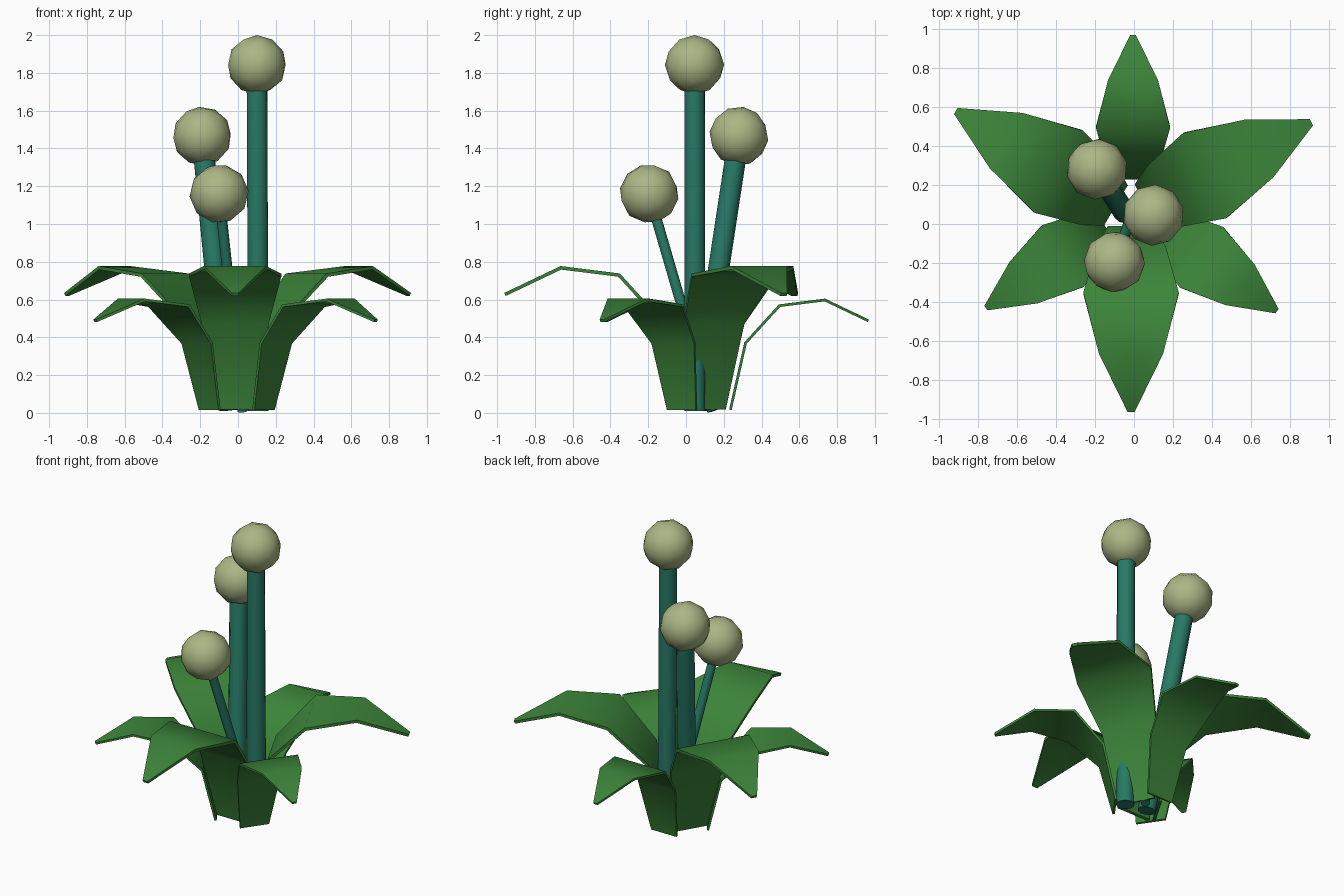
import bpy, bmesh, math
from mathutils import Vector, Matrix

cube = bpy.data.objects.get("Cube")
if cube:
    bpy.data.objects.remove(cube, do_unlink=True)


def make_material(name, color):
    mat = bpy.data.materials.new(name)
    mat.use_nodes = True
    mat.diffuse_color = color
    bsdf = mat.node_tree.nodes["Principled BSDF"]
    bsdf.inputs["Base Color"].default_value = color
    bsdf.inputs["Roughness"].default_value = 0.8
    return mat


leaf_green = make_material("leaf green", (0.045, 0.235, 0.042, 1))
stem_teal = make_material("stem teal", (0.02, 0.19, 0.13, 1))
bud_cream = make_material("bud cream", (0.41, 0.47, 0.235, 1))


def add_object(name, bm, mat, smooth_angle):
    bmesh.ops.recalc_face_normals(bm, faces=bm.faces)
    mesh = bpy.data.meshes.new(name)
    bm.to_mesh(mesh)
    bm.free()
    mesh.materials.append(mat)
    obj = bpy.data.objects.new(name, mesh)
    bpy.context.collection.objects.link(obj)
    bpy.ops.object.select_all(action="DESELECT")
    obj.select_set(True)
    bpy.context.view_layer.objects.active = obj
    bpy.ops.object.shade_smooth_by_angle(angle=math.radians(smooth_angle))
    return obj


# Leaf outline along its length: distance out, height, half width
LEAF = [(0, 0.016, 0.093), (0.08, 0.37, 0.138), (0.26, 0.568, 0.19),
        (0.5, 0.598, 0.128), (0.73, 0.488, 0.014)]


def add_leaf(name, base, angle, scale):
    bm = bmesh.new()
    place = (Matrix.Translation((*base, 0))
             @ Matrix.Rotation(math.radians(angle), 4, "Z")
             @ Matrix.Scale(scale, 4))
    rows = [[bm.verts.new(place @ Vector((out, side * half, height)))
             for side in (-1, 0, 1)] for out, height, half in LEAF]
    for a, b in zip(rows, rows[1:]):
        for i in range(2):
            bm.faces.new((a[i], b[i], b[i + 1], a[i + 1]))
    # Give the blade an even thickness about its middle surface
    bmesh.ops.recalc_face_normals(bm, faces=bm.faces)
    thickness = 0.014 * scale
    bm.normal_update()
    normals = [(v, v.normal.copy()) for v in bm.verts]
    for v, n in normals:
        v.co += n * thickness / 2
    bmesh.ops.solidify(bm, geom=bm.faces[:], thickness=thickness)
    add_object(name, bm, leaf_green, 50)


# Three large leaves alternate with three small ones
add_leaf("front_leaf", (-0.015, -0.02), -90, 1.285)
add_leaf("back_left_leaf", (0.065, 0.10), 26.5, 1.285)
add_leaf("back_right_leaf", (-0.10, 0.10), 149.5, 1.285)
add_leaf("back_leaf", (-0.005, 0.235), 90, 1)
add_leaf("front_left_leaf", (0.135, -0.02), -35.5, 1)
add_leaf("front_right_leaf", (-0.15, -0.02), 214, 1)


def add_flower(name, base, center, radius):
    base, center = Vector(base), Vector(center)
    axis = center - base
    turn = axis.to_track_quat("Z", "Y").to_matrix().to_4x4()

    # Straight stem, ending inside the bud
    bm = bmesh.new()
    length = axis.length - 0.05
    bmesh.ops.create_cone(bm, cap_ends=True, segments=12, radius1=radius,
                          radius2=radius, depth=length)
    bmesh.ops.transform(bm, verts=bm.verts, matrix=Matrix.Translation(base) @ turn
                        @ Matrix.Translation((0, 0, length / 2)))
    add_object(name + "_stem", bm, stem_teal, 50)

    # Round faceted bud
    bm = bmesh.new()
    bmesh.ops.create_icosphere(bm, subdivisions=2, radius=0.157)
    bmesh.ops.transform(bm, verts=bm.verts, matrix=Matrix.Translation(center) @ turn)
    add_object(name + "_bud", bm, bud_cream, 50)


add_flower("tall", (0.108, 0.047, 0.01), (0.10, 0.045, 1.843), 0.056)
add_flower("middle", (-0.05, 0.06, 0.02), (-0.19, 0.28, 1.465), 0.056)
add_flower("short", (0.025, 0.14, 0.01), (-0.10, -0.195, 1.16), 0.028)
